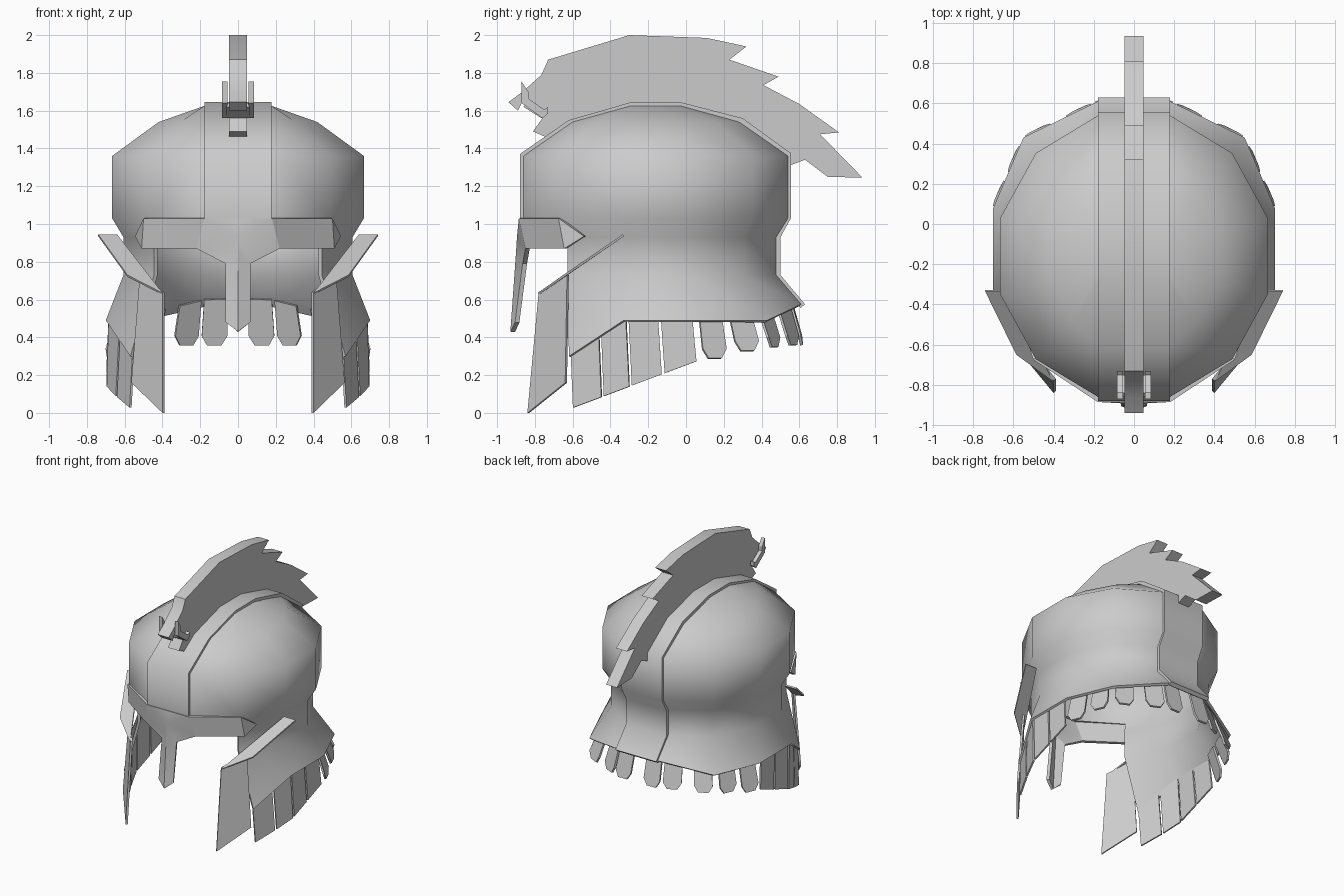
import bpy, bmesh, math
from mathutils import Vector

if "Cube" in bpy.data.objects:
    bpy.data.objects.remove(bpy.data.objects["Cube"], do_unlink=True)

steel = bpy.data.materials.new("grey_steel")
steel.use_nodes = True
steel.diffuse_color = (0.6, 0.6, 0.6, 1)
steel.node_tree.nodes["Principled BSDF"].inputs["Base Color"].default_value = (0.6, 0.6, 0.6, 1)

CY = -0.16                       # middle of the skull, front to back
MIDDLE = Vector((0, CY, 0.8))


def make(name, verts, faces, thickness=0.0, mirror=True, angle=30):
    """Sheet facing away from the middle, mirrored in x, thickened inwards."""
    mesh = bpy.data.meshes.new(name)
    mesh.from_pydata(verts, [], faces)
    mesh.materials.append(steel)
    bm = bmesh.new()
    bm.from_mesh(mesh)
    if thickness:
        for f in bm.faces:
            f.normal_update()
            if f.normal.dot(f.calc_center_median() - MIDDLE) < 0:
                f.normal_flip()
    else:
        bmesh.ops.recalc_face_normals(bm, faces=bm.faces)
    bm.to_mesh(mesh)
    bm.free()
    ob = bpy.data.objects.new(name, mesh)
    bpy.context.collection.objects.link(ob)
    bpy.ops.object.select_all(action='DESELECT')
    ob.select_set(True)
    bpy.context.view_layer.objects.active = ob
    if mirror:
        m = ob.modifiers.new("mirror", 'MIRROR')
        m.merge_threshold = 0.0005
        bpy.ops.object.modifier_apply(modifier=m.name)
    if thickness:
        s = ob.modifiers.new("thickness", 'SOLIDIFY')
        s.thickness = thickness
        s.offset = -1
        bpy.ops.object.modifier_apply(modifier=s.name)
    bpy.ops.object.shade_smooth_by_angle(angle=math.radians(angle))
    return ob


# Skull shell: half rings of a twelve-sided section, open at the face
R = 0.69
section = [(R * math.sin(math.radians(a)), 1.05 * R * math.cos(math.radians(a)))
           for a in (15, 45, 75, 105, 135, 165)]
section = [(0, section[0][1])] + section + [(0, section[-1][1])]
rim = [(0, 0.61, 0.575), (0.178, 0.61, 0.575), (0.55, 0.43, 0.49), (0.70, 0.08, 0.49),
       (0.70, -0.33, 0.49), (0.57, -0.62, 0.30)]
verts = rim + [(0.178, -0.8, 0.3), (0, -0.8, 0.3)]
band_x = section[1][0]
for z, s in ((0.73, 0.91), (0.93, 0.91), (1.03, 1), (1.36, 1), (1.54, 0.63), (1.625, 0.19)):
    for x, y in section:
        verts.append((max(s * x, min(x, band_x)), CY + s * y, z))
n = len(section)
faces = []
for row in range(6):
    for i in range(n - 1):
        if row < 3 and i >= 5:
            continue             # face opening
        a = row * n + i
        faces.append((a, a + 1, a + 1 + n, a + n))
faces.append(tuple(range(6 * n, 7 * n)))
shell = make("skull_shell", verts, faces, 0.02, angle=62)

# Raised band over the crown, from brow to neck
path = [(-0.88, 1.03), (-0.88, 1.37), (-0.62, 1.55), (-0.29, 1.645), (-0.03, 1.645),
        (0.30, 1.56), (0.555, 1.375), (0.555, 1.03), (0.50, 0.93), (0.50, 0.73), (0.63, 0.575)]
verts = [(x, y, z) for y, z in path for x in (0, band_x)]
faces = [(2 * i, 2 * i + 1, 2 * i + 3, 2 * i + 2) for i in range(len(path) - 1)]
make("crown_band", verts, faces, 0.03, angle=62)

# Brow guard with the nose guard
verts = [(0, -0.885, 1.03), (0.18, -0.885, 1.03), (0.50, -0.675, 1.03), (0.545, -0.54, 0.935),
         (0.51, -0.645, 0.87), (0.22, -0.85, 0.87), (0.065, -0.865, 0.79),
         (0.065, -0.905, 0.48), (0, -0.93, 0.43), (0, -0.90, 0.85), (0, -0.895, 0.93)]
faces = [(0, 1, 10), (1, 5, 6, 9, 10), (1, 2, 4, 5), (2, 3, 4), (9, 6, 7, 8)]
make("brow_and_nose_guard", verts, faces, 0.025, angle=20)

# Cheek plates and the swept wings above them
make("cheek_plates",
     [(0.40, -0.78, 0.64), (0.40, -0.84, 0.0), (0.565, -0.64, 0.16), (0.52, -0.63, 0.73)],
     [(0, 1, 2, 3)], 0.015)
make("cheek_wings",
     [(0.40, -0.785, 0.635), (0.585, -0.65, 0.73), (0.74, -0.335, 0.945), (0.64, -0.335, 0.945)],
     [(0, 1, 2, 3)], 0.012)


# Hanging strips around the lower rim
def rim_point(u):
    """Point at distance u (in plan) along the half rim from the back."""
    for a, b in zip(rim, rim[1:]):
        a, b = Vector(a), Vector(b)
        d = (b - a).xy.length
        if u <= d or b.y < -0.6:
            return a.lerp(b, min(u / d, 1))
        u -= d


def hang(u, z, out=0.0):
    p = rim_point(u)
    away = Vector((p.x, p.y - CY, 0)).normalized()
    return Vector((p.x, p.y, p.z + z)) + away * (out - 0.015)


for k, (u, bottom) in enumerate([(0.125, 0.36), (0.285, 0.36), (0.51, 0.35),
                                 (0.71, 0.33), (0.895, 0.29)]):
    w = 0.068
    outline = []
    for du, up, out in ((-w, None, -0.035), (-w, 0.05, 0.02), (-w * 0.55, 0, 0.025),
                        (w * 0.55, 0, 0.025), (w, 0.05, 0.02), (w, None, -0.035)):
        p = hang(u + du, 0.03, out)
        if up is not None:
            p.z = bottom + up
        outline.append(p)
    make(f"neck_tab_{k + 1}", outline, [tuple(range(6))], 0.015)

for k, (u0, u1) in enumerate([(1.015, 1.185), (1.2, 1.36), (1.375, 1.52), (1.535, 1.70)]):
    quad = [hang(u0, 0.02), hang(u1, 0.02)]
    for u in (u1, u0):
        p = hang(u - 0.02, 0, 0.01)
        p.z = 0.02 + (p.y + 0.62) * 0.375
        quad.append(p)
    make(f"side_strip_{k + 1}", quad, [(0, 1, 2, 3)], 0.012)


def slab(name, outline, x0, x1, mirror=False):
    """Side-view outline extruded from x0 to x1."""
    m = len(outline)
    verts = [(x, y, z) for x in (x0, x1) for y, z in outline]
    faces = [tuple(range(m)), tuple(range(2 * m - 1, m - 1, -1))]
    faces += [(i, (i + 1) % m, (i + 1) % m + m, i + m) for i in range(m)]
    make(name, verts, faces, mirror=mirror)


# Jagged crest, its front hook and the side clips
slab("crest", [(-0.73, 1.87), (-0.30, 2.0), (0.11, 1.985), (0.32, 1.94), (0.23, 1.87),
               (0.49, 1.78), (0.41, 1.735), (0.60, 1.635), (0.81, 1.485), (0.71, 1.475),
               (0.935, 1.245), (0.75, 1.25), (0.63, 1.34), (0.55, 1.31), (0.50, 1.38),
               (0.28, 1.53), (-0.03, 1.61), (-0.29, 1.61), (-0.60, 1.51), (-0.73, 1.455),
               (-0.81, 1.49), (-0.76, 1.56), (-0.87, 1.64), (-0.89, 1.60), (-0.94, 1.645),
               (-0.865, 1.70), (-0.765, 1.79)], -0.048, 0.048)
slab("crest_clips", [(-0.87, 1.755), (-0.835, 1.70), (-0.835, 1.665), (-0.75, 1.605),
                     (-0.73, 1.62), (-0.73, 1.585), (-0.76, 1.56), (-0.87, 1.64)],
     0.055, 0.085, True)
slab("crest_clip_bar", [(-0.84, 1.64), (-0.75, 1.585), (-0.765, 1.56), (-0.86, 1.62)],
     -0.06, 0.06)
